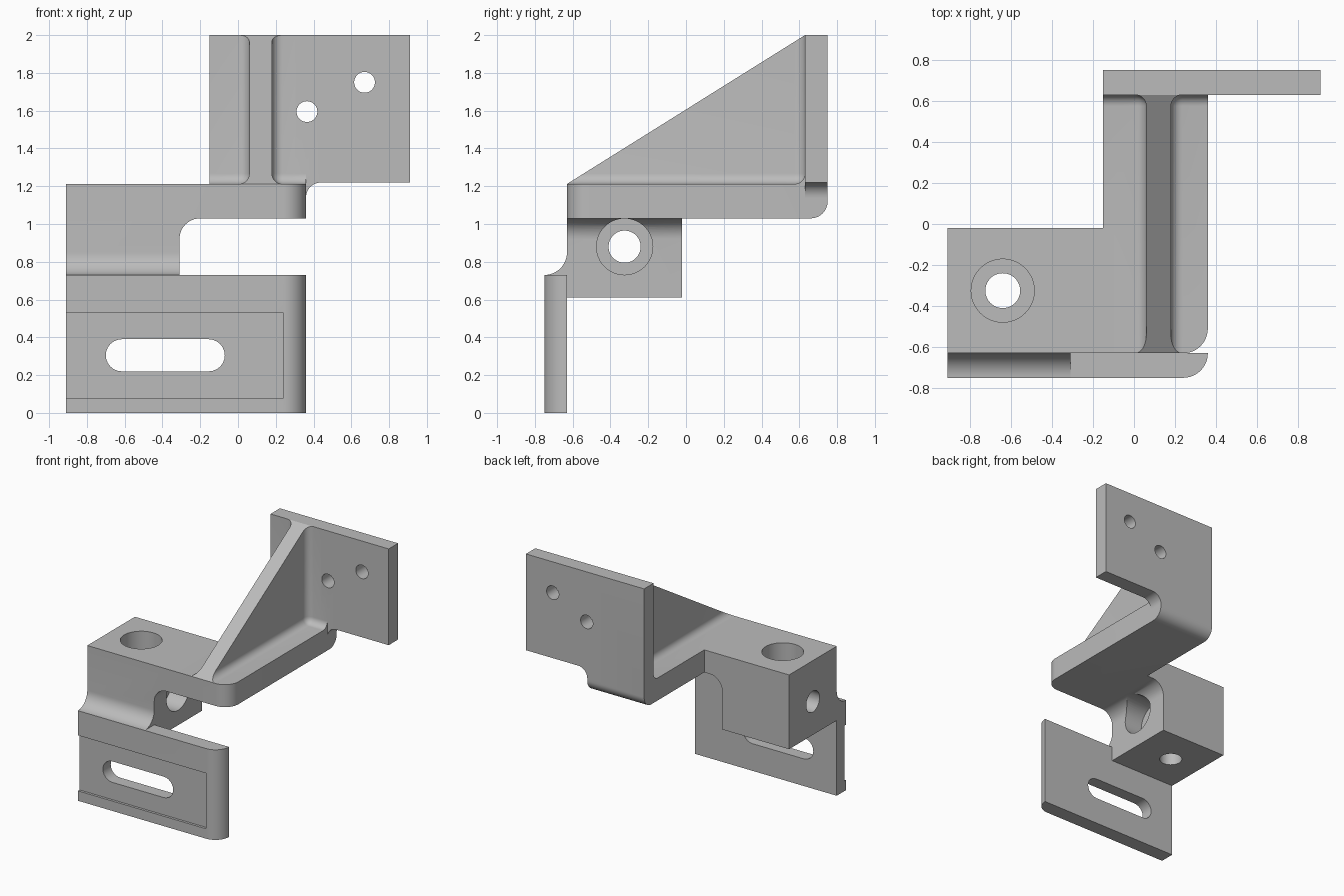
import bpy, bmesh, math
from mathutils import Vector

cube = bpy.data.objects.get("Cube")
if cube:
    bpy.data.objects.remove(cube, do_unlink=True)

grey = bpy.data.materials.new("plain grey")
grey.use_nodes = True
grey.diffuse_color = (0.5, 0.5, 0.5, 1)
grey.node_tree.nodes["Principled BSDF"].inputs["Base Color"].default_value = (0.5, 0.5, 0.5, 1)


def make_object(name, bm):
    bmesh.ops.recalc_face_normals(bm, faces=bm.faces)
    mesh = bpy.data.meshes.new(name)
    bm.to_mesh(mesh)
    bm.free()
    mesh.materials.append(grey)
    obj = bpy.data.objects.new(name, mesh)
    bpy.context.collection.objects.link(obj)
    return obj


def arc(u, v, r, start, end, steps=12):
    angles = [math.radians(start + (end - start) * i / steps) for i in range(steps + 1)]
    return [(u + r * math.cos(a), v + r * math.sin(a)) for a in angles]


def prism(name, axis, profile, low, high):
    """Extrude a 2D profile along an axis (0: y,z  1: x,z  2: x,y)."""
    bm = bmesh.new()
    verts = []
    for u, v in profile:
        p = [u, v]
        p.insert(axis, low)
        verts.append(bm.verts.new(p))
    face = bm.faces.new(verts)
    new = bmesh.ops.extrude_face_region(bm, geom=[face])["geom"]
    offset = Vector((0, 0, 0))
    offset[axis] = high - low
    bmesh.ops.translate(bm, vec=offset, verts=[g for g in new if isinstance(g, bmesh.types.BMVert)])
    return make_object(name, bm)


def bore(axis, u, v, r, low, high):
    return prism("bore_cutter", axis, arc(u, v, r, 0, 360, 48)[:-1], low, high)


def box(x0, x1, y0, y1, z0, z1, radius=0):
    bm = bmesh.new()
    bmesh.ops.create_cube(bm, size=1)
    for v in bm.verts:
        v.co = ((x0, x1)[v.co.x > 0], (y0, y1)[v.co.y > 0], (z0, z1)[v.co.z > 0])
    if radius:
        bmesh.ops.bevel(bm, geom=list(bm.edges), offset=radius, segments=8,
                        profile=0.5, affect='EDGES')
    return make_object("box_cutter", bm)


def combine(target, other, operation):
    mod = target.modifiers.new("combine", 'BOOLEAN')
    mod.operation, mod.solver, mod.object = operation, 'EXACT', other
    bpy.context.view_layer.objects.active = target
    bpy.ops.object.modifier_apply(modifier=mod.name)
    bpy.data.objects.remove(other, do_unlink=True)


# Arm, gusset and upright from one side profile
bracket = prism("bracket", 0,
                [(-0.63, 1.03)] + arc(0.66, 1.12, 0.09, -90, 0)
                + [(0.75, 2), (0.63, 2), (-0.63, 1.212)], -0.15, 0.36)

# Rounded pockets either side leave the filleted gusset
for x0, x1 in ((-1, 0.06), (0.18, 1.2)):
    combine(bracket, box(x0, x1, -2, 0.63, 1.212, 3, 0.055), 'DIFFERENCE')

# Rounded front corner of the arm
corner = prism("corner_cutter", 2, arc(0.24, -0.51, 0.12, -90, 0) + [(0.5, -0.51), (0.5, -0.8), (0.24, -0.8)],
               0.9, 1.5)
combine(bracket, corner, 'DIFFERENCE')

# Wing of the back plate
wing = prism("wing", 1, [(0.3, 2), (0.91, 2), (0.91, 1.22)]
             + arc(0.44, 1.14, 0.08, 90, 180) + [(0.3, 1.14)], 0.63, 0.75)
combine(bracket, wing, 'UNION')

# Bored block with a fillet under the arm
block = prism("block", 1, [(-0.91, 0.61), (-0.31, 0.61)] + arc(-0.2, 0.92, 0.11, 180, 90)
              + [(-0.1, 1.03), (-0.1, 1.212), (-0.91, 1.212)], -0.63, -0.02)
combine(bracket, block, 'UNION')

# Front plate and the fillet joining it to the block
plate = prism("front_plate", 2, [(-0.91, -0.63), (-0.91, -0.75)]
              + arc(0.24, -0.63, 0.12, -90, 0), 0, 0.73)
combine(bracket, plate, 'UNION')
fillet = prism("plate_fillet", 0, arc(-0.75, 0.85, 0.12, -90, 0)
               + [(-0.6, 0.85), (-0.6, 0.7), (-0.75, 0.7)], -0.91, -0.31)
combine(bracket, fillet, 'UNION')

# Recess, slot, counterbores and bolt holes
slot = prism("slot_cutter", 1, arc(-0.155, 0.305, 0.085, -90, 90) + arc(-0.615, 0.305, 0.085, 90, 270), -1, -0.5)
cutters = [
    box(-1.2, 0.24, -1, -0.73, 0.08, 0.53),
    slot,
    bore(2, -0.64, -0.325, 0.154, 1.05, 1.5),
    bore(2, -0.64, -0.325, 0.085, 0.4, 1.3),
    bore(0, -0.325, 0.88, 0.149, -0.47, -0.12),
    bore(0, -0.325, 0.88, 0.085, -1.2, -0.3),
    bore(1, 0.365, 1.595, 0.055, 0.5, 1),
    bore(1, 0.67, 1.75, 0.055, 0.5, 1),
]
for cutter in cutters:
    combine(bracket, cutter, 'DIFFERENCE')

bpy.ops.object.select_all(action='DESELECT')
bracket.select_set(True)
bpy.context.view_layer.objects.active = bracket
bpy.ops.object.shade_smooth_by_angle(angle=math.radians(25))
